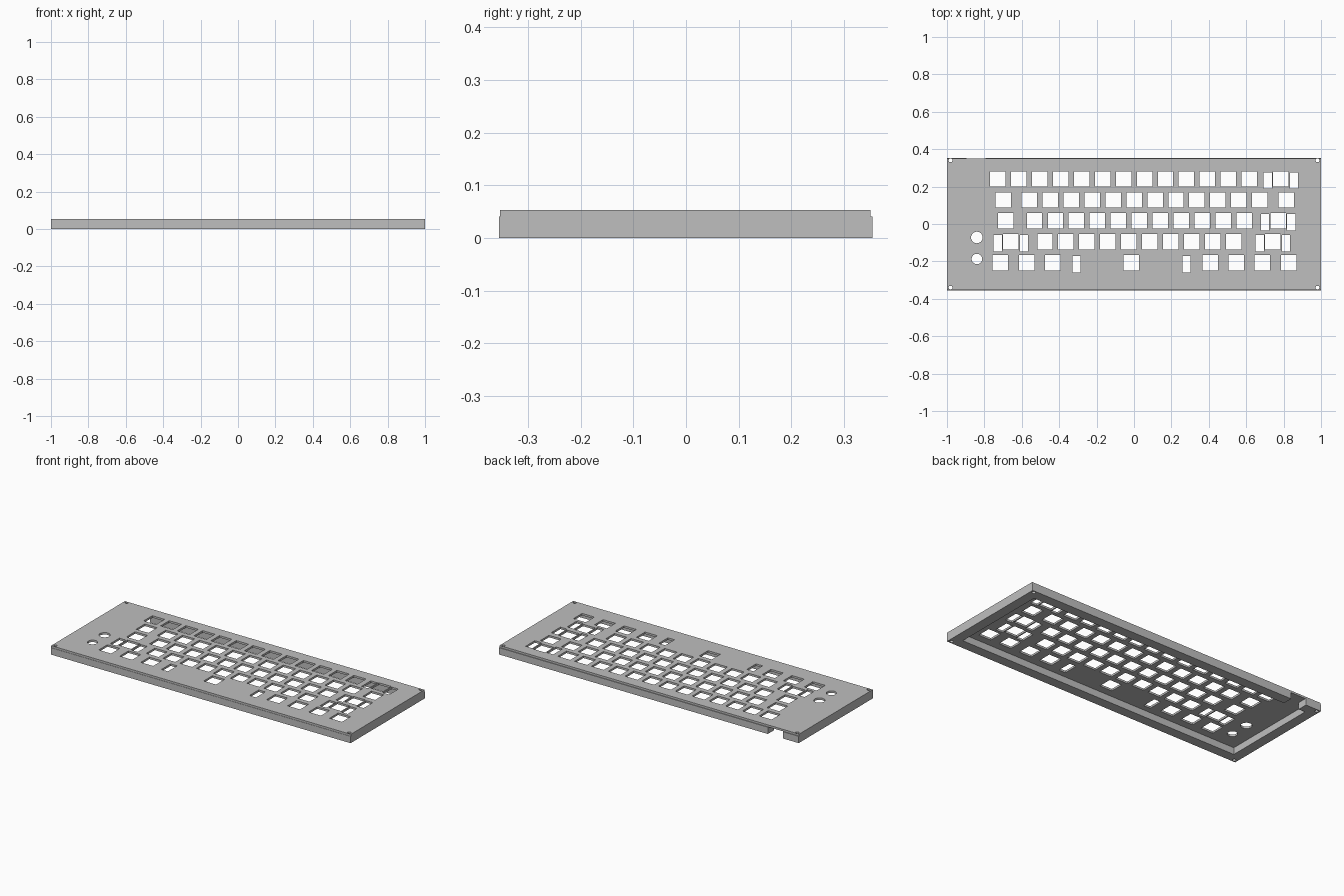
import bpy
import bmesh
from mathutils import Matrix, Vector

start_cube = bpy.data.objects.get("Cube")
if start_cube:
    bpy.data.objects.remove(start_cube, do_unlink=True)

UNIT = 0.11206           # key pitch
HOLE = 0.0826            # switch cut-out
WALL_TOP, TOP = 0.041, 0.053
WALL = 0.06              # wall thickness

grey = bpy.data.materials.new("case grey")
grey.use_nodes = True
colour = (0.52, 0.52, 0.52, 1)
grey.diffuse_color = colour
grey.node_tree.nodes["Principled BSDF"].inputs["Base Color"].default_value = colour


def add_box(bm, x0, x1, y0, y1, z0, z1):
    size = Matrix.Diagonal((x1 - x0, y1 - y0, z1 - z0, 1))
    middle = Vector((x0 + x1, y0 + y1, z0 + z1)) / 2
    bmesh.ops.create_cube(bm, size=1, matrix=Matrix.Translation(middle) @ size)


def add_slot(bm, x, y, w, d):
    add_box(bm, x - w / 2, x + w / 2, y - d / 2, y + d / 2, -0.02, 0.08)


def add_drill(bm, x, y, r, sides=32):
    bmesh.ops.create_cone(bm, cap_ends=True, segments=sides, radius1=r, radius2=r,
                          depth=0.2, matrix=Matrix.Translation((x, y, 0.03)))


def make_object(name, bm):
    mesh = bpy.data.meshes.new(name)
    bm.to_mesh(mesh)
    bm.free()
    mesh.materials.append(grey)
    obj = bpy.data.objects.new(name, mesh)
    bpy.context.collection.objects.link(obj)
    return obj


def cut(target, bm):
    cutter = make_object("cutter", bm)
    cutter.hide_render = True
    mod = target.modifiers.new("cut", 'BOOLEAN')
    mod.operation, mod.solver, mod.object = 'DIFFERENCE', 'EXACT', cutter
    bpy.context.view_layer.objects.active = target
    bpy.ops.object.modifier_apply(modifier=mod.name)
    bpy.data.objects.remove(cutter, do_unlink=True)


def add_screw_holes(bm):
    for sx in (-1, 1):
        for sy in (-1, 1):
            add_drill(bm, sx * 0.981, sy * 0.34, 0.01, 16)


# Top plate with switch, stabiliser, knob and screw cut-outs
bm = bmesh.new()
add_box(bm, -1, 1, -0.353, 0.350, WALL_TOP, TOP)
top_plate = make_object("top_plate", bm)

rows = [
    [1] * 13 + [2],
    [1.5] + [1] * 12 + [1.5],
    [1.75] + [1] * 11 + [2.25],
    [2.25] + [1] * 10 + [2.75],
    [1.25] * 3 + [6.25] + [1.25] * 4,
]
bm = bmesh.new()
for i, widths in enumerate(rows):
    y = 0.2405 - i * UNIT
    left = -0.728 - UNIT / 2
    for w in widths:
        x = left + w * UNIT / 2
        left += w * UNIT
        add_slot(bm, x, y, HOLE, HOLE)
        if w >= 2:       # stabilisers beside the wide keys
            reach = 0.294 if w > 3 else 0.0702
            for side in (-1, 1):
                add_slot(bm, x + side * reach, y - 0.008, 0.044, 0.088)
add_drill(bm, -0.84, -0.072, 0.031)
add_drill(bm, -0.84, -0.187, 0.028)
add_screw_holes(bm)
cut(top_plate, bm)

# Wall frame, open below, with a cable notch at the back
bm = bmesh.new()
add_box(bm, -1, 1, -0.355, 0.354, 0, WALL_TOP)
wall_frame = make_object("wall_frame", bm)

bm = bmesh.new()
add_box(bm, -1 + WALL, 1 - WALL, -0.355 + WALL, 0.354 - WALL, -0.02, 0.08)
add_screw_holes(bm)
cut(wall_frame, bm)

bm = bmesh.new()
add_box(bm, -0.896, -0.794, 0.25, 0.4, -0.02, 0.08)
cut(wall_frame, bm)
